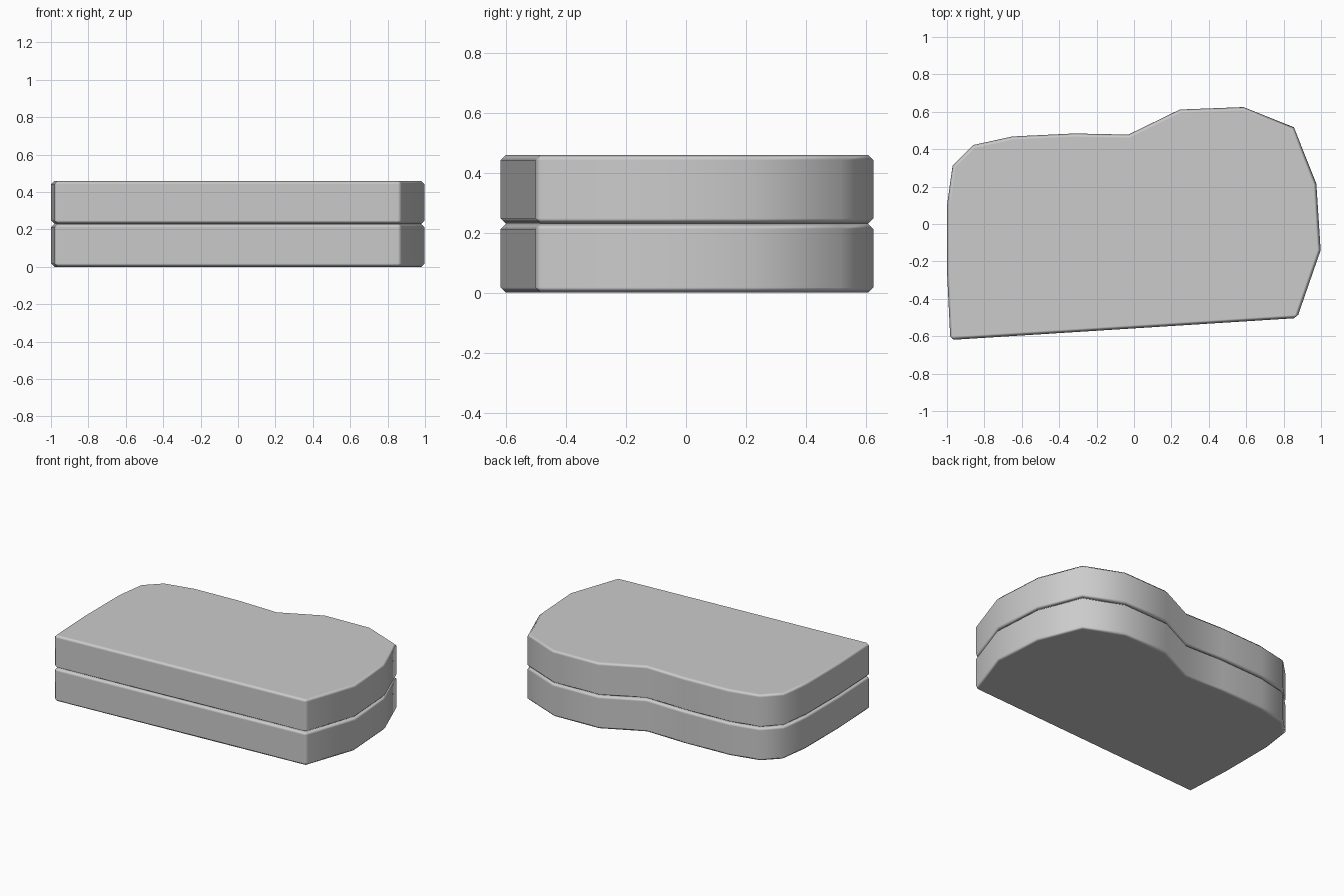
import bpy
import bmesh

if "Cube" in bpy.data.objects:
    bpy.data.objects.remove(bpy.data.objects["Cube"])

# Outline seen from above, counter-clockwise; the first two points are the sharp front corners
OUTLINE = [(-0.982, -0.62), (0.872, -0.503), (0.998, -0.14), (0.975, 0.215),
           (0.855, 0.517), (0.585, 0.625), (0.245, 0.612), (-0.03, 0.478),
           (-0.32, 0.484), (-0.65, 0.468), (-0.86, 0.422), (-0.97, 0.313),
           (-0.999, 0.105), (-0.999, -0.27)]
THICK = 0.23
BEVEL = 0.018


def slab(name, z):
    """Extruded outline with chamfered rims and front corners."""
    bm = bmesh.new()
    low = [bm.verts.new((x, y, z)) for x, y in OUTLINE]
    high = [bm.verts.new((x, y, z + THICK)) for x, y in OUTLINE]
    n = len(OUTLINE)
    bm.faces.new(low[::-1])
    bm.faces.new(high)
    for i in range(n):
        j = (i + 1) % n
        bm.faces.new((low[i], low[j], high[j], high[i]))

    # Bevel both rims and the two sharp upright corners
    weight = bm.edges.layers.float.new("bevel_weight_edge")
    corners = {low[0], low[1], high[0], high[1]}
    for e in bm.edges:
        a, b = e.verts
        upright = abs(a.co.z - b.co.z) > 0.1
        if not upright or (a in corners and b in corners):
            e[weight] = 1.0
    for f in bm.faces:
        f.smooth = True

    mesh = bpy.data.meshes.new(name)
    bm.to_mesh(mesh)
    bm.free()
    obj = bpy.data.objects.new(name, mesh)
    bpy.context.collection.objects.link(obj)
    mod = obj.modifiers.new("rim", "BEVEL")
    mod.width = BEVEL
    mod.segments = 1
    mod.limit_method = 'WEIGHT'
    mod.harden_normals = True
    return obj


slab("lower_slab", 0.0)
slab("upper_slab", THICK)
